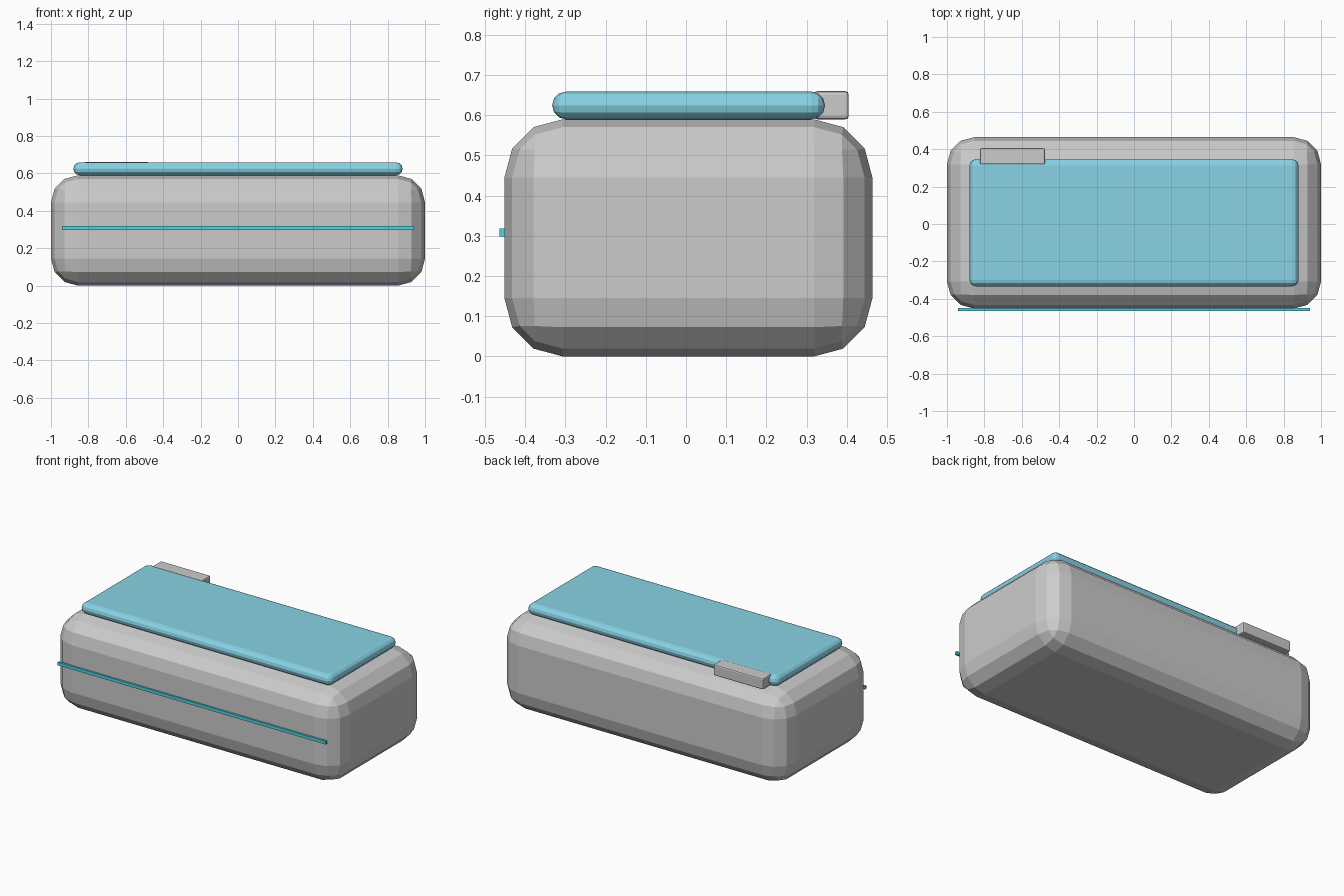
import bpy

if "Cube" in bpy.data.objects:
    bpy.data.objects.remove(bpy.data.objects["Cube"])


def box(name, lo, hi, bevel=0.0, segments=1, color=None):
    """Axis-aligned box between two corners, optionally rounded."""
    bpy.ops.mesh.primitive_cube_add(size=1, location=[(a + b) / 2 for a, b in zip(lo, hi)])
    ob = bpy.context.object
    ob.name = name
    ob.scale = [b - a for a, b in zip(lo, hi)]
    bpy.ops.object.transform_apply(location=False, rotation=False, scale=True)
    if bevel:
        mod = ob.modifiers.new("rounding", 'BEVEL')
        mod.width = bevel
        mod.segments = segments
        mod.limit_method = 'NONE'
    if color:
        mat = bpy.data.materials.new(name + "_color")
        mat.diffuse_color = color
        mat.use_nodes = True
        mat.node_tree.nodes["Principled BSDF"].inputs["Base Color"].default_value = mat.diffuse_color
        ob.data.materials.append(mat)
    return ob


# Rounded main case
box("body", (-1, -0.452, 0), (1, 0.464, 0.59), 0.145, 3)

# Top pad with rounded rim
box("top_pad", (-0.88, -0.333, 0.59), (0.88, 0.346, 0.659), 0.034, 3, (0.25, 0.65, 0.78, 1))

# Small block at the rear left of the pad
box("rear_tab", (-0.824, 0.318, 0.59), (-0.475, 0.405, 0.66), 0.008, 2)

# Thin accent line along the front
box("front_strip", (-0.94, -0.464, 0.298), (0.94, -0.45, 0.318), color=(0.08, 0.65, 0.72, 1))
